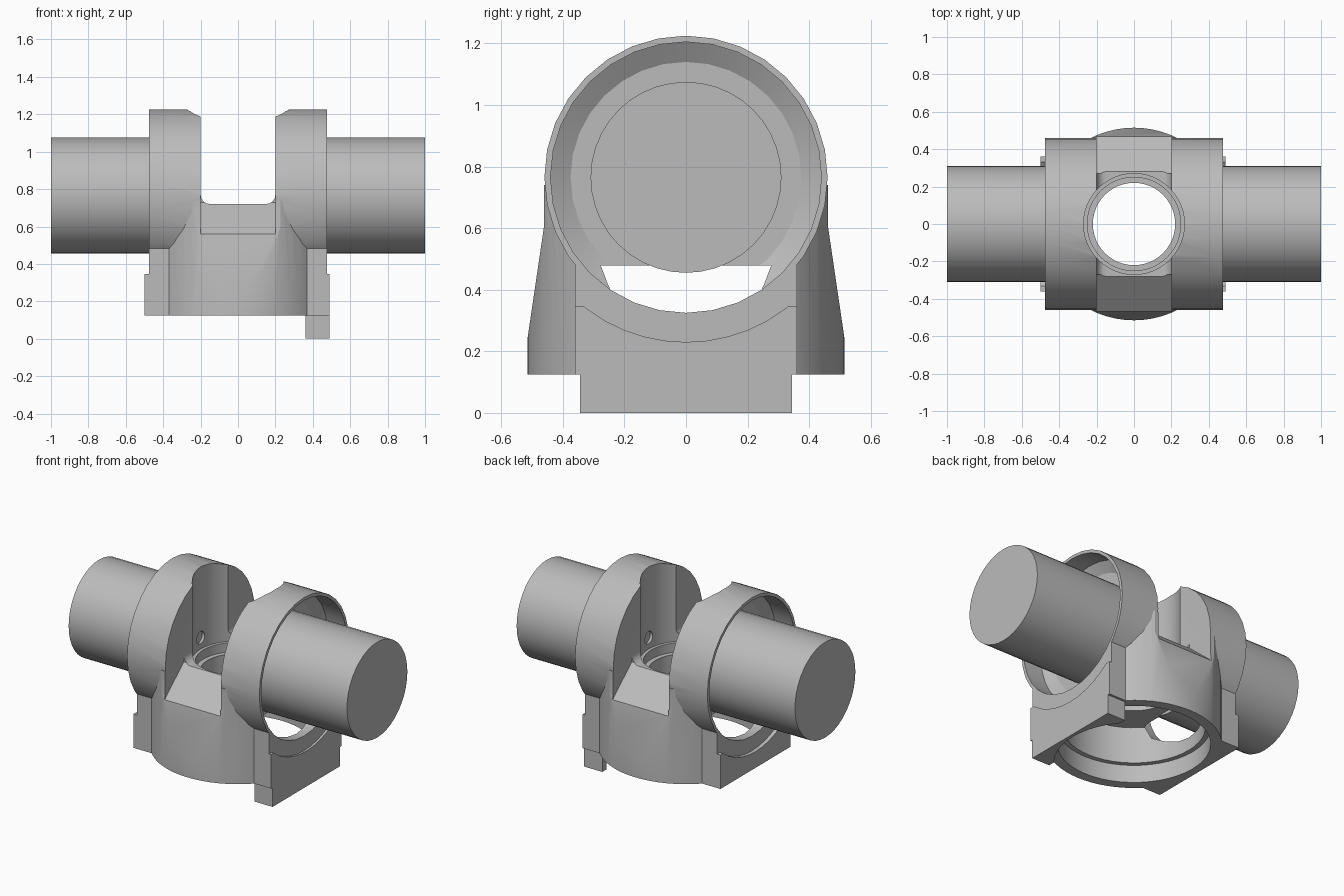
import bpy, bmesh
from math import pi, sin, cos, radians
from mathutils import Matrix

cube = bpy.data.objects.get("Cube")
if cube:
    bpy.data.objects.remove(cube, do_unlink=True)

steel = bpy.data.materials.new("grey metal")
steel.use_nodes = True
GREY = (0.5, 0.5, 0.5, 1)
steel.diffuse_color = GREY
steel.node_tree.nodes["Principled BSDF"].inputs["Base Color"].default_value = GREY

AXIS_Z = 0.765   # height of the shaft axis


def finish(name, bm):
    bmesh.ops.recalc_face_normals(bm, faces=bm.faces)
    mesh = bpy.data.meshes.new(name)
    bm.to_mesh(mesh)
    bm.free()
    mesh.materials.append(steel)
    ob = bpy.data.objects.new(name, mesh)
    bpy.context.collection.objects.link(ob)
    return ob


def lathe(name, profile, steps=48, along_x=False):
    """Revolve (radius, height) points around z, or around the shaft axis."""
    bm = bmesh.new()
    pts = [(0, profile[0][1])] + profile + [(0, profile[-1][1])]
    vs = [bm.verts.new((r, 0, h)) for r, h in pts]
    edges = [bm.edges.new(pair) for pair in zip(vs, vs[1:])]
    bmesh.ops.spin(bm, geom=vs + edges, cent=(0, 0, 0), axis=(0, 0, 1),
                   angle=2 * pi, steps=steps)
    bmesh.ops.remove_doubles(bm, verts=bm.verts, dist=1e-5)
    if along_x:
        m = Matrix.Translation((0, 0, AXIS_Z)) @ Matrix.Rotation(pi / 2, 4, 'Y')
        bm.transform(m)
    return finish(name, bm)


def prism(name, points, half, along):
    """Extrude a (y, z) outline along x, or an (x, z) outline along y."""
    bm = bmesh.new()
    if along == 'x':
        vs = [bm.verts.new((-half, a, b)) for a, b in points]
        step = (2 * half, 0, 0)
    else:
        vs = [bm.verts.new((a, -half, b)) for a, b in points]
        step = (0, 2 * half, 0)
    out = bmesh.ops.extrude_face_region(bm, geom=[bm.faces.new(vs)])
    new = [g for g in out["geom"] if isinstance(g, bmesh.types.BMVert)]
    bmesh.ops.translate(bm, verts=new, vec=step)
    return finish(name, bm)


def box(name, x, y, z):
    lo, hi = sorted(x)
    return prism(name, [(lo, z[0]), (hi, z[0]), (hi, z[1]), (lo, z[1])], y, 'y')


def boolean(ob, tool, operation):
    mod = ob.modifiers.new("cut", 'BOOLEAN')
    mod.operation, mod.solver, mod.object = operation, 'EXACT', tool
    bpy.context.view_layer.objects.active = ob
    bpy.ops.object.modifier_apply(modifier=mod.name)
    bpy.data.objects.remove(tool, do_unlink=True)


# Housing: ring drum, upright barrel and square base joined together
housing = lathe("housing", [(0.46, -0.6), (0.46, 0.6)], 32, True)
boolean(housing, lathe("barrel", [(0.515, 0), (0.515, 0.74)], 64), 'UNION')
boolean(housing, box("base", (-0.55, 0.55), 0.36, (0.05, 0.7)), 'UNION')

# Trim the ends, underside and the leaning front and back flats
half = [(0.532, 0.125), (0.462, 0.6), (0.462, 1.3)]
outline = half + [(-y, z) for y, z in reversed(half)]
boolean(housing, prism("trim", outline, 0.475, 'x'), 'INTERSECT')

# Centre slot with rounded floor corners
R = 0.05
corner = [(0.2 - R + R * sin(a), 0.72 + R - R * cos(a))
          for a in (i * pi / 8 for i in range(5))]
right = corner + [(0.2, 1.4)]
slot = right + [(-x, z) for x, z in reversed(right)]
boolean(housing, prism("slot", slot, 0.7, 'y'), 'DIFFERENCE')

# Sloping lips at both ends of the slot floor
for s in (1, -1):
    slope = [(0.27, 0.729), (0.56, 0.48), (0.6, 1.0), (0.27, 1.0)]
    boolean(housing, prism("slope", [(s * y, z) for y, z in slope], 0.2, 'x'),
            'DIFFERENCE')

# Stepped upright bore from the base cavity to the open pocket
bore = [(0.45, 0), (0.45, 0.24), (0.42, 0.24), (0.42, 0.478), (0.22, 0.478),
        (0.22, 0.63), (0.25, 0.63), (0.25, 0.69), (0.27, 0.69), (0.27, 1.4)]
boolean(housing, lathe("bore", bore), 'DIFFERENCE')

# Chamfered side recesses
for s in (1, -1):
    recess = [(0.375, s * 0.3), (0.44, s * 0.34), (0.44, s * 0.6)]
    boolean(housing, lathe("recess", recess, 32, True), 'DIFFERENCE')

# Small pin hole in both pocket walls
boolean(housing, lathe("pin_hole", [(0.04, -0.285), (0.04, 0.285)], 16, True),
        'DIFFERENCE')
parts = [housing]

# Side pads, hollowed around the ring
for name, inner, outer in (("left_pad", 0.465, 0.49), ("right_pad", -0.465, -0.5)):
    pad = box(name, (inner, outer), 0.36, (0.125, 0.345))
    boolean(pad, lathe("hollow", [(0.535, -0.7), (0.535, 0.7)], 48, True),
            'DIFFERENCE')
    parts.append(pad)

# Foot flange under the left side, hollowed by the cavity
foot = box("foot_flange", (0.36, 0.49), 0.345, (0, 0.13))
boolean(foot, lathe("foot_hollow", [(0.47, -0.1), (0.47, 0.3)]), 'DIFFERENCE')
parts.append(foot)

# Shafts
for name, s in (("left_shaft", 1), ("right_shaft", -1)):
    parts.append(lathe(name, [(0.31, s * 0.29), (0.31, s)], 40, True))

# Smooth the round faces, keep the edges crisp
bpy.ops.object.select_all(action='DESELECT')
for ob in parts:
    ob.select_set(True)
bpy.context.view_layer.objects.active = housing
bpy.ops.object.shade_smooth_by_angle(angle=radians(25))
